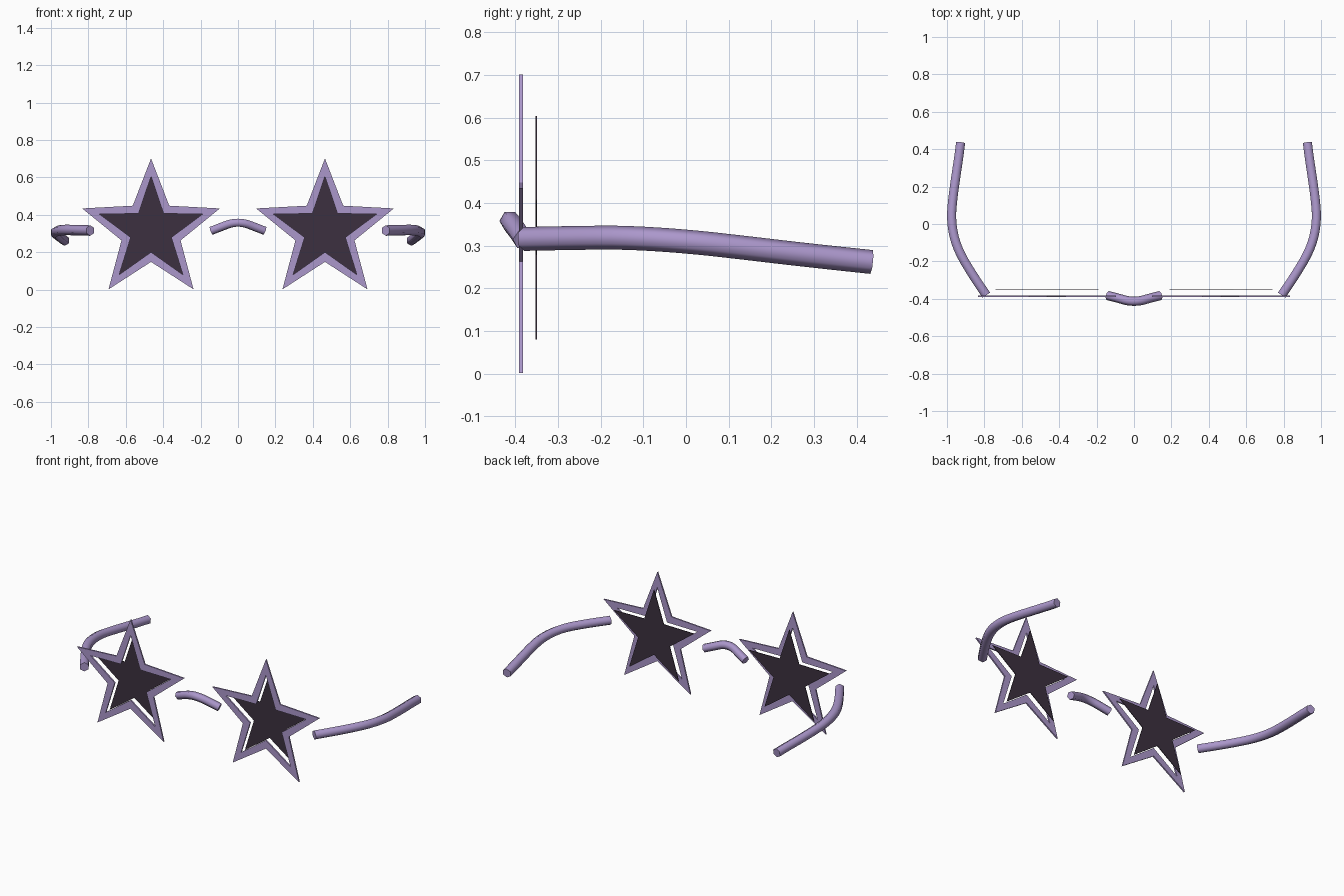
import bpy, bmesh, math
from mathutils import Vector

if "Cube" in bpy.data.objects:
    bpy.data.objects.remove(bpy.data.objects["Cube"])


def material(name, color):
    m = bpy.data.materials.new(name)
    m.diffuse_color = (*color, 1)
    m.use_nodes = True
    m.node_tree.nodes["Principled BSDF"].inputs["Base Color"].default_value = m.diffuse_color
    return m


LILAC = material("lilac_plastic", (0.41, 0.31, 0.60))
DARK = material("dark_lens", (0.045, 0.03, 0.05))


def finish(name, bm, mat):
    bmesh.ops.recalc_face_normals(bm, faces=bm.faces)
    me = bpy.data.meshes.new(name)
    bm.to_mesh(me)
    bm.free()
    me.materials.append(mat)
    ob = bpy.data.objects.new(name, me)
    bpy.context.collection.objects.link(ob)
    return ob


def star(bm, cx, y, cz, tip, notch):
    """Ring of ten vertices outlining a five-pointed star."""
    ring = []
    for i in range(10):
        r, a = (notch if i % 2 else tip), i * math.pi / 5
        ring.append(bm.verts.new((cx + r * math.sin(a), y, cz + r * math.cos(a))))
    return ring


def bridge_rings(bm, a, b):
    n = len(a)
    for i in range(n):
        j = (i + 1) % n
        bm.faces.new((a[i], a[j], b[j], b[i]))


def smooth_path(pts, steps=3):
    """Catmull-Rom interpolation through the points."""
    p = [Vector(q) for q in pts]
    p = [2 * p[0] - p[1]] + p + [2 * p[-1] - p[-2]]
    out = []
    for i in range(1, len(p) - 2):
        a, b, c, d = p[i - 1:i + 3]
        for s in range(steps):
            t = s / steps
            out.append(0.5 * (2 * b + (c - a) * t + (2 * a - 5 * b + 4 * c - d) * t**2
                              + (3 * b - a - 3 * c + d) * t**3))
    return out + [p[-2]]


def tube(name, pts, radius, phase):
    """Six-sided tube swept along a smooth path."""
    path = smooth_path(pts)
    bm = bmesh.new()
    rings = []
    for i, c in enumerate(path):
        d = (path[min(i + 1, len(path) - 1)] - path[max(i - 1, 0)]).normalized()
        side = d.cross(Vector((0, 0, 1))).normalized()
        up = side.cross(d)
        angles = [phase + k * math.pi / 3 for k in range(6)]
        rings.append([bm.verts.new(c + radius * (side * math.cos(a) + up * math.sin(a)))
                      for a in angles])
    for a, b in zip(rings, rings[1:]):
        bridge_rings(bm, a, b)
    bm.faces.new(rings[0])
    bm.faces.new(rings[-1])
    ob = finish(name, bm, LILAC)
    bpy.ops.object.select_all(action='DESELECT')
    ob.select_set(True)
    bpy.context.view_layer.objects.active = ob
    bpy.ops.object.shade_smooth_by_angle(angle=math.radians(65))


for side, s in (("left", -1), ("right", 1)):
    cx = 0.465 * s

    # star-shaped rim with a star-shaped opening
    bm = bmesh.new()
    fo, fi, bo, bi = [star(bm, cx, y, 0.3145, *r) for y in (-0.391, -0.382)
                      for r in ((0.387, 0.166), (0.290, 0.114))]
    for a, b in ((fo, fi), (fi, bi), (bi, bo), (bo, fo)):
        bridge_rings(bm, a, b)
    finish(side + "_star_rim", bm, LILAC)

    # thin dark lens set behind the rim
    bm = bmesh.new()
    f, b = [star(bm, cx, y, 0.3145, 0.290, 0.114) for y in (-0.353, -0.349)]
    bridge_rings(bm, f, b)
    bm.faces.new(f)
    bm.faces.new(b)
    finish(side + "_lens", bm, DARK)

    # curved temple arm
    arm = [(0.79, -0.38, 0.316), (0.86, -0.275, 0.318), (0.925, -0.165, 0.319),
           (0.961, -0.07, 0.315), (0.975, 0.03, 0.307), (0.969, 0.13, 0.296),
           (0.953, 0.25, 0.282), (0.938, 0.35, 0.271), (0.927, 0.435, 0.262)]
    tube(side + "_temple_arm", [(x * s, y, z) for x, y, z in arm], 0.028, math.pi / 6 * 3)

# arched nose bridge
half = [(0.142, -0.382, 0.315), (0.08, -0.398, 0.339), (0.04, -0.409, 0.353)]
tube("nose_bridge", [(-x, y, z) for x, y, z in half] + [(0, -0.413, 0.358)] + half[::-1],
     0.0245, 0)
